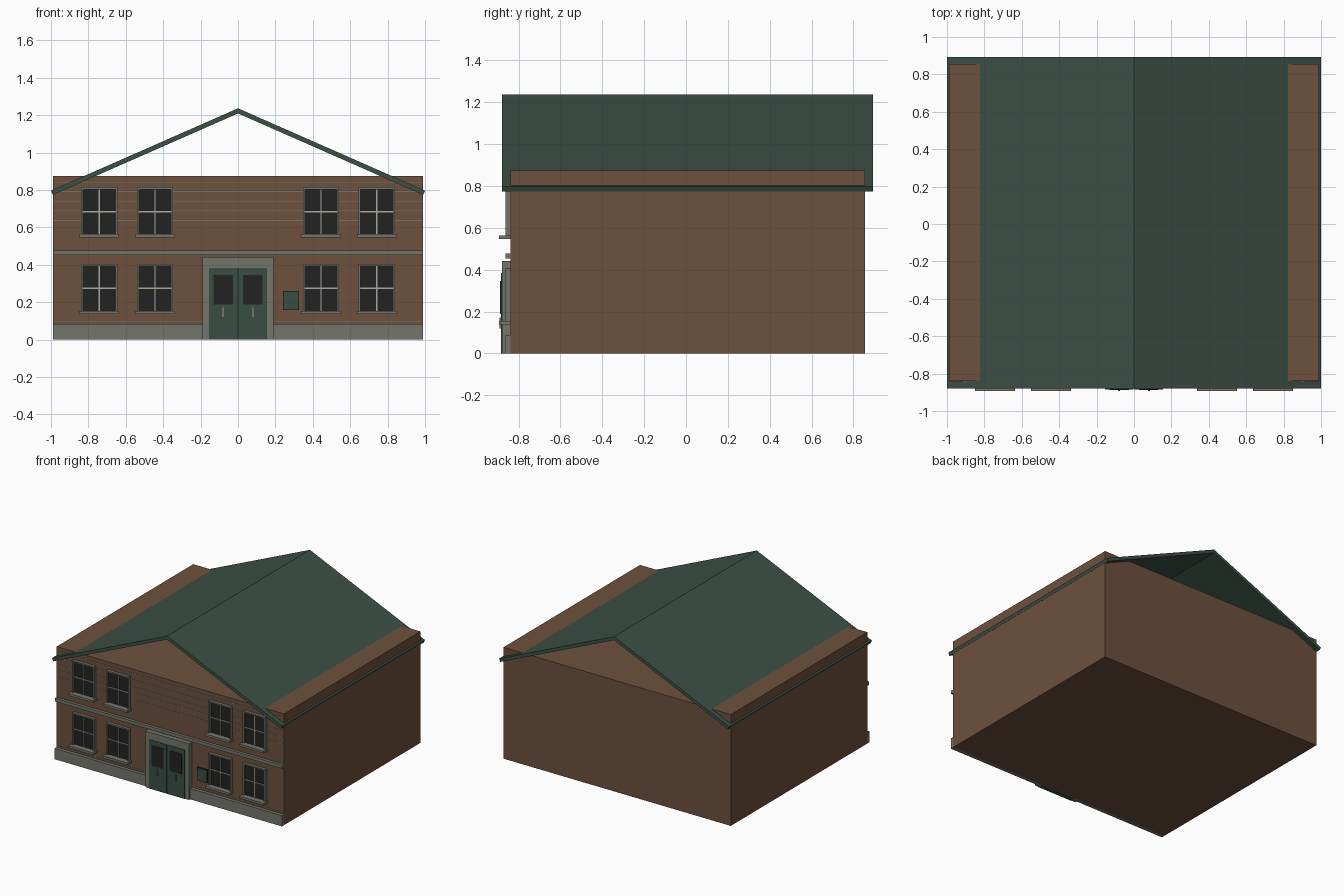
import bpy, math

if "Cube" in bpy.data.objects:
    bpy.data.objects.remove(bpy.data.objects["Cube"])


def material(name, rgb):
    m = bpy.data.materials.new(name)
    m.diffuse_color = (*rgb, 1)
    m.use_nodes = True
    m.node_tree.nodes["Principled BSDF"].inputs["Base Color"].default_value = m.diffuse_color
    return m


BRICK = material("brick", (0.155, 0.082, 0.046))
GREEN = material("roof_green", (0.044, 0.079, 0.060))
DOOR = material("door_green", (0.040, 0.076, 0.056))
STONE = material("grey_stone", (0.175, 0.180, 0.150))
GLASS = material("dark_glass", (0.016, 0.016, 0.017))
PAINT = material("pale_paint", (0.42, 0.41, 0.35))

WALL_Y = -0.84      # front wall plane


def mesh_object(name, verts, faces, mat):
    me = bpy.data.meshes.new(name)
    me.from_pydata(verts, [], faces)
    me.materials.append(mat)
    ob = bpy.data.objects.new(name, me)
    bpy.context.collection.objects.link(ob)
    return ob


def box(name, x0, x1, y0, y1, z0, z1, mat):
    verts = [(x, y, z) for x in (x0, x1) for y in (y0, y1) for z in (z0, z1)]
    faces = [(0, 1, 3, 2), (4, 6, 7, 5), (0, 4, 5, 1),
             (2, 3, 7, 6), (0, 2, 6, 4), (1, 5, 7, 3)]
    return mesh_object(name, verts, faces, mat)


def front(name, x0, x1, z0, z1, depth, mat):
    """Box standing out from the front wall by depth."""
    return box(name, x0, x1, WALL_Y - depth, WALL_Y, z0, z1, mat)


# Solid brick body
box("brick_body", -0.988, 0.988, WALL_Y, 0.855, 0, 0.875, BRICK)

# Two sloping roof slabs, open at the gables
angle = math.atan(0.44)
t = 0.025
dx, dz = t * math.sin(angle), t * math.cos(angle)
for side, s in (("left", -1), ("right", 1)):
    profile = [(0, 1.237), (s, 0.797), (s * (1 - dx), 0.797 - dz),
               (0, 1.237 - t / math.cos(angle))]
    if s < 0:
        profile.reverse()
    verts = [(x, y, z) for y in (-0.88, 0.893) for x, z in profile]
    faces = [(0, 1, 2, 3), (7, 6, 5, 4)]
    faces += [(i, i + 4, (i + 1) % 4 + 4, (i + 1) % 4) for i in range(4)]
    mesh_object("roof_" + side, verts, faces, GREEN)

# Thin mortar courses on the front wall
for z in (0.098, 0.637, 0.692, 0.738, 0.792, 0.842):
    front("mortar_course", -0.986, 0.986, z - 0.002, z + 0.002, 0.002, STONE)

# Stone plinth either side of the door, and the band between floors
for s in (-1, 1):
    a, b = sorted((s * 0.19, s * 0.988))
    front("plinth", a, b, 0, 0.085, 0.026, STONE)
front("floor_band", -0.988, 0.988, 0.453, 0.478, 0.023, STONE)


def window(cx, z0):
    w, h, b = 0.097, 0.262, 0.011
    z1 = z0 + h
    # Pane
    front("window_glass", cx - w + b, cx + w - b, z0 + b, z1 - b, 0.008, GLASS)
    # Surround
    for s in (-1, 1):
        a, c = sorted((cx + s * w, cx + s * (w - b)))
        front("window_jamb", a, c, z0, z1, 0.023, STONE)
    front("window_head", cx - w + b, cx + w - b, z1 - b, z1, 0.023, STONE)
    # Glazing bars
    zm = z0 + 0.131
    front("window_upright", cx - 0.003, cx + 0.003, z0 + b, z1 - b, 0.014, PAINT)
    front("window_rail", cx - w + b, cx + w - b, zm - 0.004, zm + 0.004, 0.016, PAINT)
    # Sill
    front("window_sill", cx - 0.107, cx + 0.107, z0 - 0.006, z0 + 0.011, 0.053, STONE)


for cx in (-0.742, -0.444, 0.444, 0.742):
    for z0 in (0.143, 0.553):
        window(cx, z0)

# Door surround
for s in (-1, 1):
    a, b = sorted((s * 0.19, s * 0.155))
    front("door_jamb", a, b, 0, 0.384, 0.04, STONE)
front("door_lintel", -0.19, 0.19, 0.384, 0.441, 0.04, STONE)

# Pair of doors with dark panes and pull handles
for s in (-1, 1):
    a, b = sorted((s * 0.002, s * 0.155))
    front("door_leaf", a, b, 0, 0.384, 0.044, DOOR)
    a, b = sorted((s * 0.027, s * 0.13))
    front("door_pane", a, b, 0.188, 0.345, 0.048, GLASS)
    a, b = sorted((s * 0.076, s * 0.086))
    front("door_handle", a, b, 0.12, 0.172, 0.052, STONE)
front("door_gap", -0.002, 0.002, 0, 0.384, 0.04, GLASS)

# Wall plaque
front("plaque_rim", 0.241, 0.327, 0.158, 0.261, 0.012, GLASS)
front("plaque", 0.244, 0.324, 0.161, 0.258, 0.015, DOOR)
